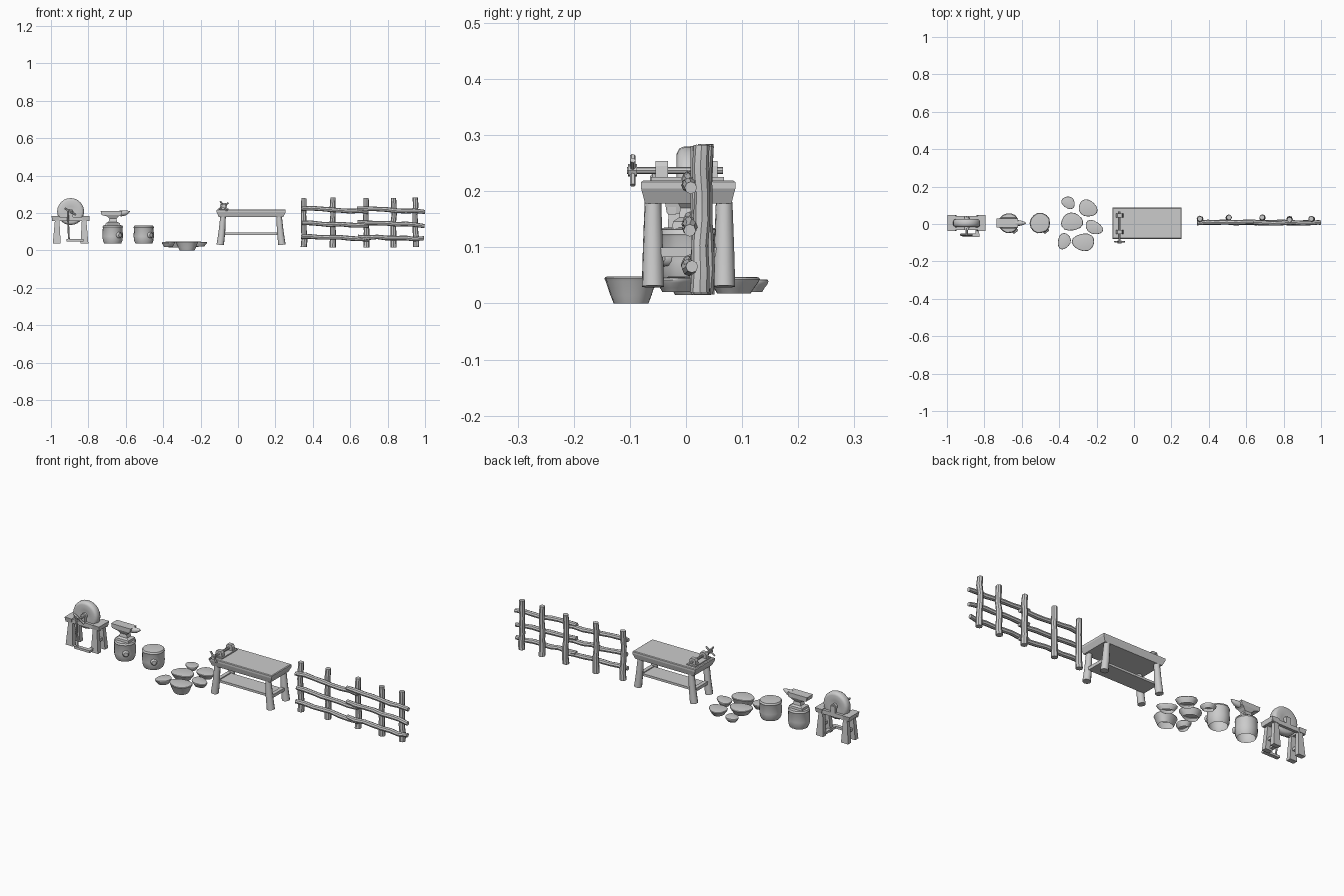
import bpy, bmesh, math, random
from mathutils import Vector

if "Cube" in bpy.data.objects:
    bpy.data.objects.remove(bpy.data.objects["Cube"])
random.seed(4)


def finish(name, bm, smooth=None):
    bmesh.ops.recalc_face_normals(bm, faces=bm.faces[:])
    me = bpy.data.meshes.new(name)
    bm.to_mesh(me)
    bm.free()
    ob = bpy.data.objects.new(name, me)
    bpy.context.collection.objects.link(ob)
    if smooth:
        bpy.ops.object.select_all(action='DESELECT')
        ob.select_set(True)
        bpy.context.view_layer.objects.active = ob
        bpy.ops.object.shade_smooth_by_angle(angle=math.radians(smooth))
    return ob


def loft(name, rings, start=True, end=True, smooth=None):
    """Skin a list of equal-length point rings, with optional end caps."""
    bm = bmesh.new()
    vs = [[bm.verts.new(p) for p in r] for r in rings]
    n = len(rings[0])
    for a, b in zip(vs, vs[1:]):
        for i in range(n):
            bm.faces.new((a[i], a[(i + 1) % n], b[(i + 1) % n], b[i]))
    if start:
        bm.faces.new(vs[0])
    if end:
        bm.faces.new(vs[-1])
    return finish(name, bm, smooth)


def rect(x, y, z, hx, hy):
    return [(x - hx, y - hy, z), (x + hx, y - hy, z), (x + hx, y + hy, z), (x - hx, y + hy, z)]


def box(name, x0, x1, y0, y1, z0, z1, taper=0.0):
    """Box whose underside is inset by taper."""
    x, y, hx, hy = (x0 + x1) / 2, (y0 + y1) / 2, (x1 - x0) / 2, (y1 - y0) / 2
    return loft(name, [rect(x, y, z0, hx - taper, hy - taper), rect(x, y, z1, hx, hy)])


def tube(name, pts, radii, n=8, smooth=40):
    """Round bar along a path, one radius per point."""
    pts = [Vector(p) for p in pts]
    d = (pts[-1] - pts[0]).normalized()
    u = d.orthogonal().normalized()
    w = d.cross(u)
    rings = [[p + r * (math.cos(2 * math.pi * i / n) * u + math.sin(2 * math.pi * i / n) * w)
              for i in range(n)] for p, r in zip(pts, radii)]
    return loft(name, rings, smooth=smooth)


# --- Grindstone ---
gx, gy = -0.895, 0.005
wheel = [(-.016, .028), (-.022, .058), (-.017, .068), (-.008, .072),
         (.008, .072), (.017, .068), (.022, .058), (.016, .028)]
tube('grinding_wheel', [(gx, gy + y, .208) for y, r in wheel], [r for y, r in wheel], 24)
tube('wheel_axle', [(gx, -.062, .208), (gx, .042, .208)], [.007, .007])
tube('axle_hub', [(gx, -.022, .208), (gx, .034, .208)], [.015, .015], 10)
for s in (-1, 1):
    box('frame_beam', gx - .1, gx + .1, gy + s * .03 - .007, gy + s * .03 + .007, .158, .18)
    box('axle_bearing', gx - .013, gx + .013, gy + s * .03 - .007, gy + s * .03 + .007, .18, .214)
    box('frame_end', *sorted((gx + s * .06, gx + s * .102)), gy - .043, gy + .043, .16, .183, .004)
    for t in (-1, 1):
        loft('grindstone_leg', [rect(gx + s * .074, gy + t * .03, .038, .021, .013),
                                rect(gx + s * .072, gy + t * .025, .162, .012, .011)])
    box('leg_brace', gx + s * .074 - .007, gx + s * .074 + .007, gy - .025, gy + .025, .085, .1)
tube('crank_arm', [(-.927, -.058, .226), (-.866, -.058, .19)], [.006, .006], 6)
tube('treadle_rod', [(-.911, -.06, .218), (-.904, -.06, .06)], [.005, .005], 6)
box('treadle', -.918, -.826, -.07, -.05, .048, .06)
box('treadle_arm', -.848, -.828, -.06, .03, .048, .06)


# --- Stumps ---
def stump(name, x, y, top, n=14):
    prof = [(.045, .036), (.052, .052), (.055, .075), (.053, top - .014),
            (.055, top - .01), (.051, top - .001), (.044, top)]
    jit = [random.uniform(.96, 1.03) for _ in range(n)]
    rings = [[(x + r * j * math.cos(2 * math.pi * i / n), y + r * j * math.sin(2 * math.pi * i / n), z)
              for i, j in enumerate(jit)] for r, z in prof]
    loft(name, rings, start=False, smooth=40)
    d = Vector((.62, -.78, 0))
    c = Vector((x, y, .082))
    tube(name + '_knot', [c + d * .035, c + d * .058, c + d * .063], [.019, .016, .011], 9)


stump('anvil_stump', -.669, .005, .135)
stump('chopping_stump', -.503, .005, .133)

# --- Anvil ---
ax, ay = -.669, .005
loft('anvil_body', [rect(ax + o, ay, z, hx, hy) for o, z, hx, hy in (
    (0, .133, .04, .03), (0, .146, .038, .028), (0, .153, .023, .018),
    (0, .17, .019, .015), (0, .182, .03, .021), (-.008, .19, .053, .025), (-.008, .212, .057, .025))])
tube('anvil_horn', [(-.63, ay, .198), (-.605, ay, .2), (-.588, ay, .205), (-.578, ay, .208)],
     [.017, .014, .008, .002], 10)
box('anvil_heel', -.735, -.705, ay - .022, ay + .022, .197, .212, .004)


# --- Stepping stones ---
def stone(x, y, rx, ry, ang, bottom, top, n=16):
    ph = random.uniform(0, 6)
    prof = [(.66, bottom), (.78, bottom + (top - bottom) * .3), (.95, top - .009),
            (1.0, top - .004), (.97, top - .001), (.88, top)]
    rings = []
    for s, z in prof:
        ring = []
        for i in range(n):
            t = 2 * math.pi * i / n
            k = s * (1 + .06 * math.sin(3 * t + ph))
            px, py = rx * k * math.cos(t), ry * k * math.sin(t)
            ring.append((x + px * math.cos(ang) - py * math.sin(ang),
                         y + px * math.sin(ang) + py * math.cos(ang), z))
        rings.append(ring)
    loft('stepping_stone', rings, start=False, smooth=40)


stone(-.351, .114, .038, .031, -.6, .02, .043)
stone(-.247, .084, .052, .044, -.5, .018, .047)
stone(-.332, .011, .059, .048, .1, .015, .048)
stone(-.214, -.018, .05, .034, -.5, .02, .046)
stone(-.374, -.092, .044, .034, 1.3, .018, .045)
stone(-.270, -.097, .06, .047, 0, 0, .048)

# --- Workbench ---
loft('bench_top', [rect(.07, .004, z, hx, hy) for z, hx, hy in (
    (.178, .172, .077), (.205, .185, .084), (.216, .185, .084), (.219, .181, .08))])
for s in (-1, 1):
    for y in (-.059, .068):
        tube('bench_leg', [(.07 + s * .165, y, .03), (.07 + s * .156, y, .1), (.07 + s * .15, y, .18)],
             [.02, .018, .015], 10)
    box('leg_crossbar', .07 + s * .157 - .01, .07 + s * .157 + .01, -.06, .068, .083, .1)
box('bench_shelf', -.085, .225, -.045, .053, .083, .095)

# --- Vise ---
vx = -.077
box('vise_base', vx - .026, vx + .026, -.062, .068, .217, .225)
for y in (-.043, .045):
    loft('vise_jaw', [rect(vx, y, z, h, .011) for z, h in ((.222, .02), (.245, .018), (.254, .012))])
tube('vise_screw', [(vx, -.105, .237), (vx, .066, .237)], [.006, .006])
tube('vise_hub', [(vx, -.103, .237), (vx, -.087, .237)], [.011, .011])
for a in (.6, .6 + math.pi / 2):
    dx, dz = .032 * math.cos(a), .032 * math.sin(a)
    tube('vise_handle', [(vx - dx, -.095, .237 - dz), (vx + dx, -.095, .237 + dz)], [.005, .005], 6)


# --- Fence ---
def wobble(a, b, k, amp):
    a, b = Vector(a), Vector(b)
    return [a.lerp(b, i / k) + Vector([random.uniform(-amp, amp) for _ in range(3)]) for i in range(k + 1)]


for x, y in ((.353, .025), (.508, .033), (.684, .034), (.834, .024), (.952, .026)):
    tube('fence_post', wobble((x, y, .017), (x + random.uniform(-.006, .006), y, .281), 6, .003),
         [.017, .016, .015, .015, .014, .015, .014])
for x0, x1, heights in ((.338, .7, ((.225, .209), (.15, .13), (.077, .062))),
                        (.64, .997, ((.222, .21), (.153, .133), (.072, .063)))):
    for z0, z1 in heights:
        tube('fence_rail', wobble((x0, .007, z0), (x1, .007, z1), 7, .004),
             [.011, .013, .012, .013, .012, .013, .012, .011])
